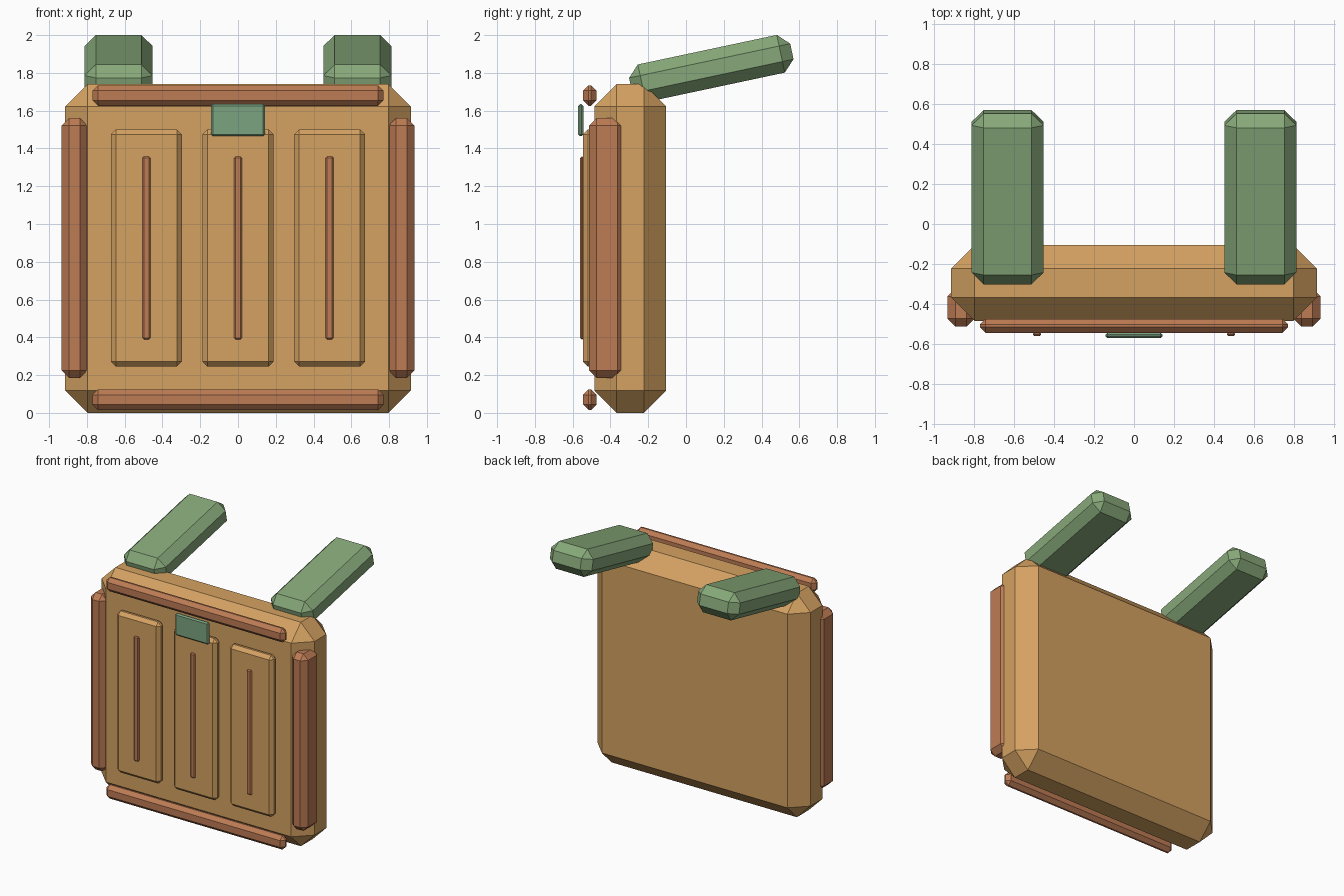
import bpy, bmesh, math
from mathutils import Matrix

if "Cube" in bpy.data.objects:
    bpy.data.objects.remove(bpy.data.objects["Cube"])


def material(name, rgb):
    m = bpy.data.materials.new(name)
    m.diffuse_color = (*rgb, 1)
    m.use_nodes = True
    m.node_tree.nodes["Principled BSDF"].inputs["Base Color"].default_value = m.diffuse_color
    return m


TAN = material("tan", (0.66, 0.36, 0.12))
BROWN = material("brown", (0.51, 0.20, 0.09))
GREEN = material("green", (0.24, 0.39, 0.19))
LATCH_GREEN = material("latch_green", (0.20, 0.37, 0.22))


def chamfer_box(name, center, size, chamfer, mat, tilt=0):
    """Box with single-segment chamfers, optionally tilted about x."""
    bm = bmesh.new()
    bmesh.ops.create_cube(bm, size=1, matrix=Matrix.Diagonal((*size, 1)))
    bmesh.ops.bevel(bm, geom=bm.edges[:], offset=chamfer, segments=1,
                    affect='EDGES', clamp_overlap=True)
    me = bpy.data.meshes.new(name)
    bm.to_mesh(me)
    bm.free()
    me.materials.append(mat)
    ob = bpy.data.objects.new(name, me)
    ob.location = center
    ob.rotation_euler.x = math.radians(tilt)
    bpy.context.collection.objects.link(ob)
    return ob


# Main body
chamfer_box("body", (0, -0.295, 0.87), (1.83, 0.38, 1.74), 0.118, TAN)

# Side rails and tilted shoulder straps, mirrored
for side, s in (("left", -1), ("right", 1)):
    chamfer_box(f"side_rail_{side}", (s * 0.865, -0.418, 0.873),
                (0.137, 0.19, 1.375), 0.04, BROWN)
    chamfer_box(f"strap_{side}", (s * 0.632, 0.134, 1.823),
                (0.36, 0.872, 0.204), 0.06, GREEN, tilt=12)

# Top and bottom rails
for name, z in (("top_rail", 1.68), ("bottom_rail", 0.07)):
    chamfer_box(name, (0, -0.509, z), (1.54, 0.07, 0.108), 0.028, BROWN)

# Raised front panels, each with a thin centre slat
for i, x in enumerate((-0.485, 0, 0.485), 1):
    chamfer_box(f"panel_{i}", (x, -0.51, 0.873), (0.375, 0.07, 1.255), 0.026, TAN)
    chamfer_box(f"slat_{i}", (x, -0.551, 0.873), (0.042, 0.02, 0.968), 0.008, BROWN)

# Latch plate
chamfer_box("latch", (0, -0.557, 1.55), (0.287, 0.027, 0.17), 0.01, LATCH_GREEN)
